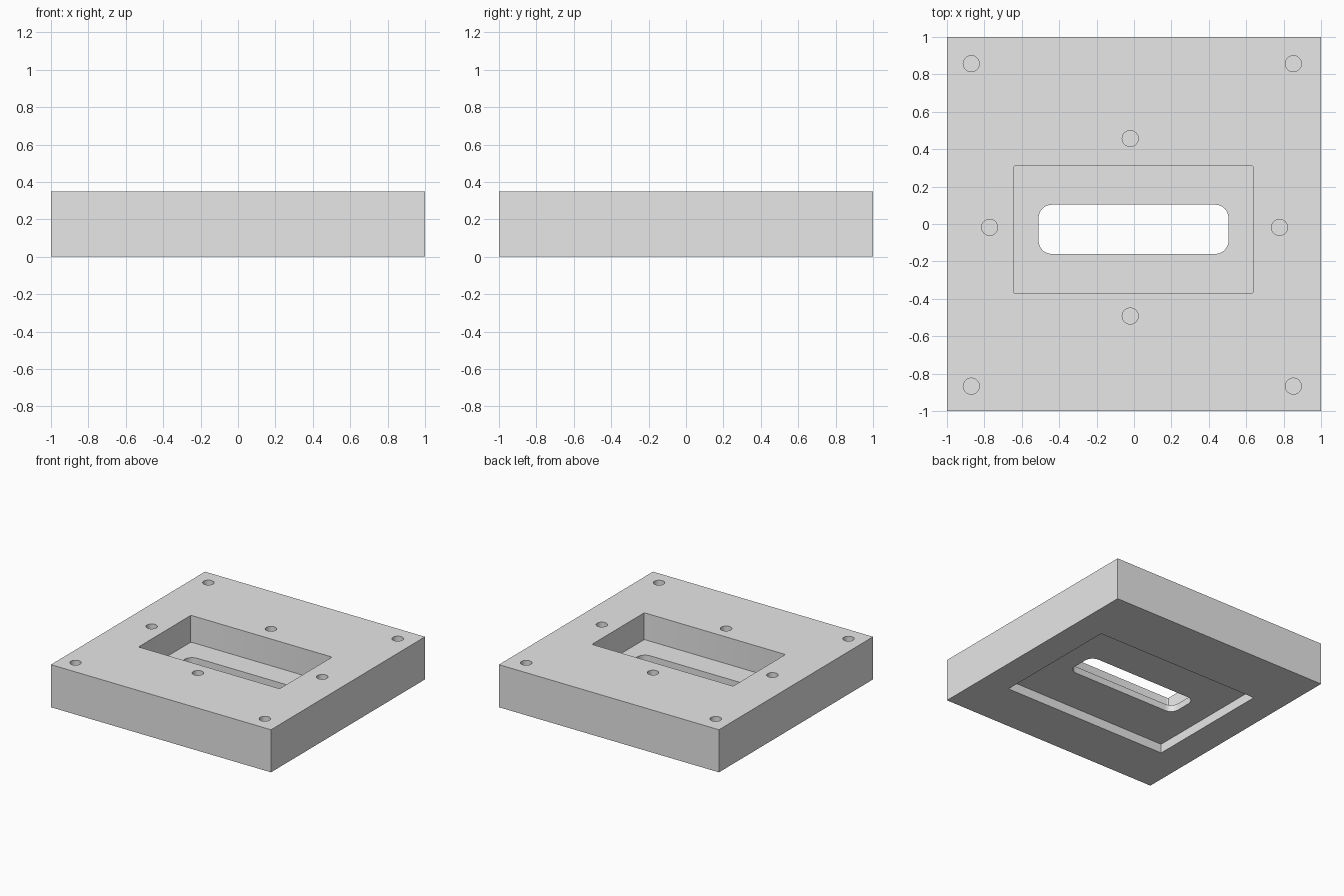
import bpy, bmesh, math

cube = bpy.data.objects.get("Cube")
if cube:
    bpy.data.objects.remove(cube, do_unlink=True)

grey = bpy.data.materials.new("plain_grey")
grey.use_nodes = True
colour = (0.8, 0.8, 0.8, 1)
grey.diffuse_color = colour
grey.node_tree.nodes["Principled BSDF"].inputs["Base Color"].default_value = colour


def rounded_outline(x0, x1, y0, y1, r, steps):
    """Corner arcs of a rectangle, or plain corners when r is 0."""
    if r == 0:
        return [(x0, y0), (x1, y0), (x1, y1), (x0, y1)]
    centres = [(x1 - r, y1 - r), (x0 + r, y1 - r), (x0 + r, y0 + r), (x1 - r, y0 + r)]
    points = []
    for quarter, (cx, cy) in enumerate(centres):
        for i in range(steps + 1):
            a = (quarter + i / steps) * math.pi / 2
            points.append((cx + r * math.cos(a), cy + r * math.sin(a)))
    return points


def prism(name, outline, z0, z1):
    bm = bmesh.new()
    base = bm.faces.new([bm.verts.new((x, y, z0)) for x, y in outline])
    top = bmesh.ops.extrude_face_region(bm, geom=[base])["geom"]
    bmesh.ops.translate(bm, vec=(0, 0, z1 - z0),
                        verts=[v for v in top if isinstance(v, bmesh.types.BMVert)])
    bmesh.ops.recalc_face_normals(bm, faces=bm.faces)
    mesh = bpy.data.meshes.new(name)
    bm.to_mesh(mesh)
    bm.free()
    mesh.materials.append(grey)
    obj = bpy.data.objects.new(name, mesh)
    bpy.context.collection.objects.link(obj)
    return obj


# Solid block
HEIGHT = 0.35
block = prism("mounting_block", rounded_outline(-1, 1, -1, 1, 0, 1), 0, HEIGHT)

# Top pocket, underside recess and rounded slot joining them
cutters = [
    prism("pocket_cutter", rounded_outline(-0.645, 0.638, -0.37, 0.31, 0.01, 3), 0.13, 0.5),
    prism("recess_cutter", rounded_outline(-0.745, 0.755, -0.57, 0.515, 0, 1), -0.1, 0.075),
    prism("slot_cutter", rounded_outline(-0.51, 0.505, -0.16, 0.103, 0.07, 8), 0.05, 0.2),
]

# Blind screw holes: four at the corners, four around the pocket
holes = [(x, y) for x in (-0.87, 0.852) for y in (-0.867, 0.857)]
holes += [(-0.02, 0.457), (-0.02, -0.492), (-0.772, -0.018), (0.778, -0.018)]
R = 0.043
for x, y in holes:
    circle = [(x + R * math.cos(i * math.tau / 32), y + R * math.sin(i * math.tau / 32))
              for i in range(32)]
    cutters.append(prism("hole_cutter", circle, 0.15, 0.5))

# Cut the block, then drop the cutters
for cutter in cutters:
    mod = block.modifiers.new(cutter.name, "BOOLEAN")
    mod.operation = "DIFFERENCE"
    mod.solver = "EXACT"
    mod.object = cutter
bpy.context.view_layer.objects.active = block
block.select_set(True)
for mod in list(block.modifiers):
    bpy.ops.object.modifier_apply(modifier=mod.name)
for cutter in cutters:
    bpy.data.objects.remove(cutter, do_unlink=True)
bpy.ops.object.shade_smooth_by_angle(angle=math.radians(30))
